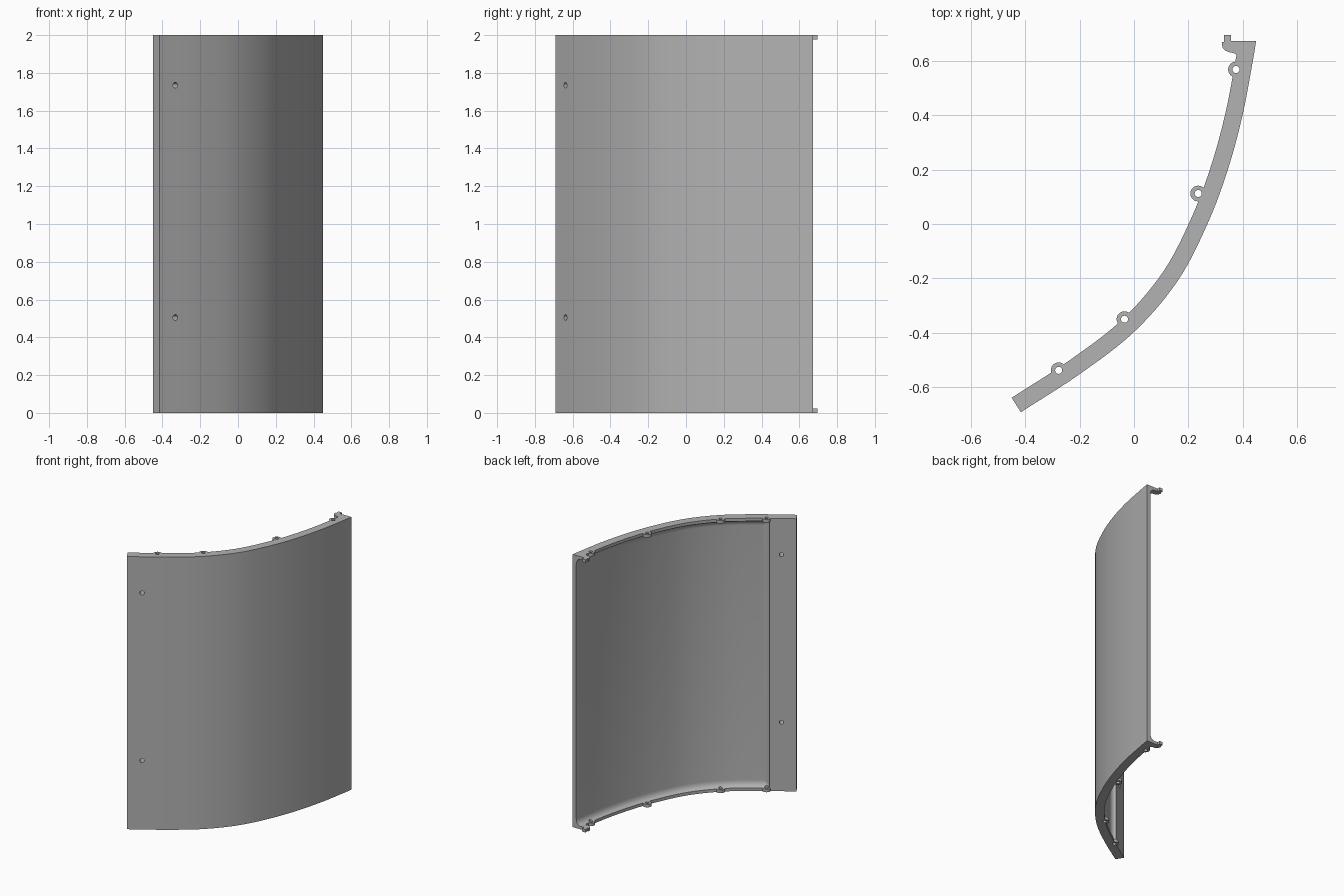
import bpy, bmesh, math
from mathutils import Vector

if "Cube" in bpy.data.objects:
    bpy.data.objects.remove(bpy.data.objects["Cube"], do_unlink=True)

HEIGHT, THICK, SHELL = 2.0, 0.063, 0.03
RIM, FILLET, FLANGE, END_Y = 0.022, 0.045, 0.18, 0.673

grey = bpy.data.materials.new("plain_grey")
grey.use_nodes = True
grey.diffuse_color = (0.45, 0.45, 0.45, 1)
grey.node_tree.nodes["Principled BSDF"].inputs["Base Color"].default_value = grey.diffuse_color


def finish(bm, name):
    bmesh.ops.recalc_face_normals(bm, faces=bm.faces)
    mesh = bpy.data.meshes.new(name)
    bm.to_mesh(mesh)
    bm.free()
    mesh.materials.append(grey)
    ob = bpy.data.objects.new(name, mesh)
    bpy.context.collection.objects.link(ob)
    return ob


def activate(ob):
    bpy.ops.object.select_all(action='DESELECT')
    ob.select_set(True)
    bpy.context.view_layer.objects.active = ob


def smooth(ob):
    activate(ob)
    bpy.ops.object.shade_smooth_by_angle(angle=math.radians(30))


# Outer curve of the panel, sampled by length
knots = [Vector(p) for p in ((-0.416, -0.692), (-0.2, -0.552), (0, -0.397), (0.16, -0.21),
                             (0.27, 0), (0.345, 0.2), (0.399, 0.4), (0.437, 0.6), (0.449, END_Y))]
ends = [2 * knots[0] - knots[1]] + knots + [2 * knots[-1] - knots[-2]]
fine = []
for a, b, c, d in zip(ends, ends[1:], ends[2:], ends[3:]):
    for i in range(40):
        t = i / 40
        fine.append(0.5 * (2 * b + (c - a) * t + (2 * a - 5 * b + 4 * c - d) * t**2
                           + (3 * b - a - 3 * c + d) * t**3))
fine.append(knots[-1])
lengths = [0]
for p, q in zip(fine, fine[1:]):
    lengths.append(lengths[-1] + (q - p).length)


def station(s):
    """Point on the outer curve and the inward normal there."""
    i = min(max(k for k, l in enumerate(lengths) if l <= s + 1e-9), len(fine) - 2)
    step = fine[i + 1] - fine[i]
    lo, hi = fine[max(i - 8, 0)], fine[min(i + 9, len(fine) - 1)]
    tangent = (hi - lo).normalized()
    return fine[i] + step.normalized() * (s - lengths[i]), Vector((-tangent.y, tangent.x))


def depth(s, z):
    """Wall thickness: full at rims and flange, filleted down to the shell."""
    e = min(z - RIM, HEIGHT - RIM - z, s - FLANGE) / FILLET
    if e <= 1e-6:
        return THICK
    if e >= 1:
        return SHELL
    return SHELL + (THICK - SHELL) * (1 - math.sqrt(1 - (1 - e) ** 2))


# Curved panel with recessed back
total = lengths[-1]
arc = [FILLET * (1 - math.cos(math.pi / 2 * i / 8)) for i in range(9)]
start = FLANGE + FILLET
cols = [FLANGE * i / 6 for i in range(6)] + [FLANGE + a for a in arc]
cols += [start + (total - start) * i / 44 for i in range(1, 45)]
low = [0] + [RIM + a for a in arc]
rows = low + [HEIGHT - z for z in reversed(low)]

bm = bmesh.new()
outer, inner = [], []
for s in cols:
    p, n = station(s)
    outer.append([bm.verts.new((p.x, p.y, z)) for z in rows])
    column = []
    for z in rows:
        q = p + n * depth(s, z)
        column.append(bm.verts.new((q.x, END_Y if s == cols[-1] else min(q.y, END_Y), z)))
    inner.append(column)
for grid in (outer, inner):
    for a, b in zip(grid, grid[1:]):
        for j in range(len(rows) - 1):
            bm.faces.new((a[j], b[j], b[j + 1], a[j + 1]))
for j in (0, -1):
    for i in range(len(cols) - 1):
        bm.faces.new((outer[i][j], outer[i + 1][j], inner[i + 1][j], inner[i][j]))
for i in (0, -1):
    for j in range(len(rows) - 1):
        bm.faces.new((outer[i][j], outer[i][j + 1], inner[i][j + 1], inner[i][j]))
panel = finish(bm, "curved_panel")


# Cutters for screw holes in the rims and flange
bosses = [(0.375, 0.568), (0.236, 0.112), (-0.035, -0.35), (-0.277, -0.538)]
BORE, BOSS_R = 0.013, 0.029


def cylinder(bm, centre, axis, radius, length):
    turn = Vector((0, 0, 1)).rotation_difference(Vector(axis)).to_matrix().to_4x4()
    turn.translation = Vector(centre)
    bmesh.ops.create_cone(bm, cap_ends=True, segments=24, radius1=radius, radius2=radius,
                          depth=length, matrix=turn)


bm = bmesh.new()
for x, y in bosses:
    for z in (0, HEIGHT):
        cylinder(bm, (x, y, z), (0, 0, 1), BORE, 0.2)
p, n = station(0.1)
for z in (0.505, 1.735):
    cylinder(bm, (p.x, p.y, z), (n.x, n.y, 0), 0.015, 0.3)
cutter = finish(bm, "hole_cutter")
cutter.hide_render = True
cut = panel.modifiers.new("holes", 'BOOLEAN')
cut.operation, cut.solver, cut.object = 'DIFFERENCE', 'EXACT', cutter
activate(panel)
bpy.ops.object.modifier_apply(modifier=cut.name)
bpy.data.objects.remove(cutter, do_unlink=True)
smooth(panel)


# Ring bosses on both rims
def ring(name, x, y, z0, z1):
    bm = bmesh.new()
    loops = []
    for r, z in ((BORE, z0), (BOSS_R, z0), (BOSS_R, z1), (BORE, z1)):
        loops.append([bm.verts.new((x + r * math.cos(math.tau * k / 24),
                                    y + r * math.sin(math.tau * k / 24), z)) for k in range(24)])
    for a, b in zip(loops, loops[1:] + loops[:1]):
        for k in range(24):
            m = (k + 1) % 24
            bm.faces.new((a[k], a[m], b[m], b[k]))
    smooth(finish(bm, name))


# Locating hook beside the end of each rim
hook = [(0.33, 0.695), (0.357, 0.695), (0.357, END_Y), (0.40, END_Y), (0.40, 0.59),
        (0.368, 0.59), (0.378, 0.597), (0.383, 0.609), (0.378, 0.622), (0.365, 0.629),
        (0.348, 0.632), (0.335, 0.638), (0.326, 0.648), (0.323, 0.66), (0.323, 0.669), (0.33, 0.669)]

for side, z0 in (("lower", 0), ("upper", HEIGHT - RIM)):
    for k, (x, y) in enumerate(bosses):
        ring(f"{side}_screw_boss_{k + 1}", x, y, z0, z0 + RIM)
    bm = bmesh.new()
    face = bm.faces.new([bm.verts.new((x, y, z0)) for x, y in hook])
    top = bmesh.ops.extrude_face_region(bm, geom=[face])["geom"]
    bmesh.ops.translate(bm, vec=(0, 0, RIM), verts=[v for v in top if isinstance(v, bmesh.types.BMVert)])
    smooth(finish(bm, f"{side}_end_hook"))
